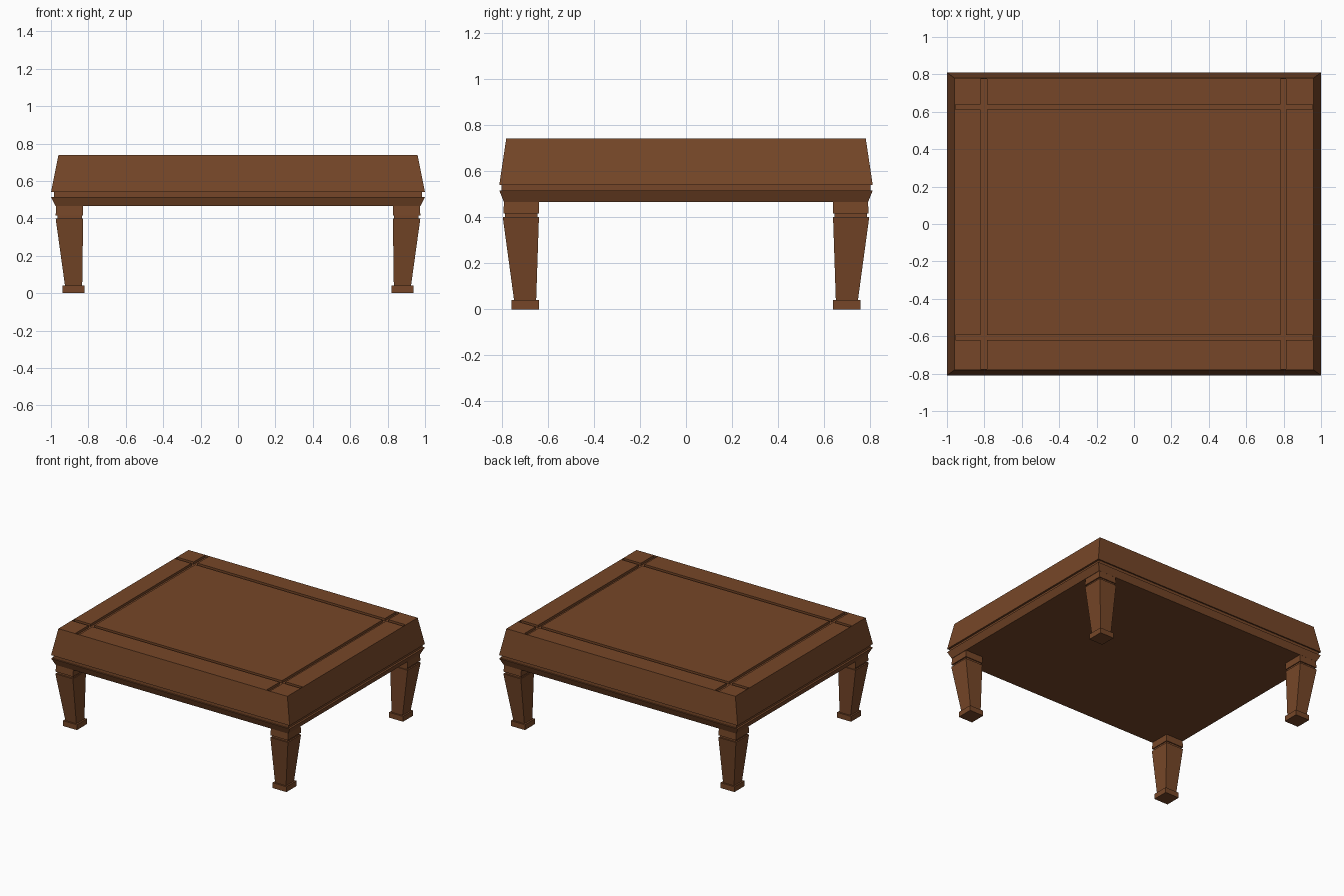
import bpy, bmesh

if "Cube" in bpy.data.objects:
    bpy.data.objects.remove(bpy.data.objects["Cube"])

wood = bpy.data.materials.new("brown_wood")
wood.diffuse_color = (0.18, 0.062, 0.021, 1)
wood.use_nodes = True
wood.node_tree.nodes["Principled BSDF"].inputs["Base Color"].default_value = wood.diffuse_color


def loft(name, rings):
    """Closed solid through stacked rectangles (z, x0, x1, y0, y1)."""
    bm = bmesh.new()
    loops = [[bm.verts.new((x, y, z)) for x, y in
              ((x0, y0), (x1, y0), (x1, y1), (x0, y1))]
             for z, x0, x1, y0, y1 in rings]
    bm.faces.new(loops[0])
    bm.faces.new(loops[-1])
    for a, b in zip(loops, loops[1:]):
        for i in range(4):
            j = (i + 1) % 4
            bm.faces.new((a[i], a[j], b[j], b[i]))
    bmesh.ops.recalc_face_normals(bm, faces=bm.faces)
    mesh = bpy.data.meshes.new(name)
    bm.to_mesh(mesh)
    bm.free()
    ob = bpy.data.objects.new(name, mesh)
    bpy.context.collection.objects.link(ob)
    mesh.materials.append(wood)
    return ob


def centred(z, hx, hy):
    return (z, -hx, hx, -hy, hy)


# Table top: moulding, recessed band and tapered slab
top = loft("table_top", [centred(0.465, 0.975, 0.79), centred(0.515, 1.0, 0.81),
                         centred(0.515, 0.985, 0.80), centred(0.54, 0.985, 0.80),
                         centred(0.54, 1.0, 0.81), centred(0.74, 0.96, 0.78)])

# Four inlaid grooves that stop just inside the top edge
grooves = [(-0.82, -0.787, -0.775, 0.775), (0.783, 0.813, -0.775, 0.775),
           (-0.955, 0.955, 0.612, 0.64), (-0.955, 0.955, -0.62, -0.593)]
for i, g in enumerate(grooves):
    cutter = loft(f"groove_cutter_{i + 1}", [(0.722, *g), (0.78, *g)])
    cutter.hide_render = True
    cutter.hide_set(True)
    mod = top.modifiers.new("groove", 'BOOLEAN')
    mod.operation = 'DIFFERENCE'
    mod.solver = 'EXACT'
    mod.object = cutter

# Tapered legs: (z, inner x, outer x, inner y, outer y), mirrored to each corner
profile = [(0.0, 0.82, 0.937, 0.638, 0.758), (0.04, 0.82, 0.937, 0.638, 0.758),
           (0.04, 0.833, 0.925, 0.65, 0.746), (0.40, 0.828, 0.975, 0.638, 0.795),
           (0.40, 0.835, 0.965, 0.645, 0.785), (0.415, 0.835, 0.965, 0.645, 0.785),
           (0.415, 0.828, 0.975, 0.638, 0.793), (0.47, 0.828, 0.972, 0.638, 0.789)]
for yn, sy in (("front", -1), ("back", 1)):
    for xn, sx in (("left", -1), ("right", 1)):
        loft(f"{yn}_{xn}_leg", [(z, sx * a, sx * b, sy * c, sy * d)
                                for z, a, b, c, d in profile])
